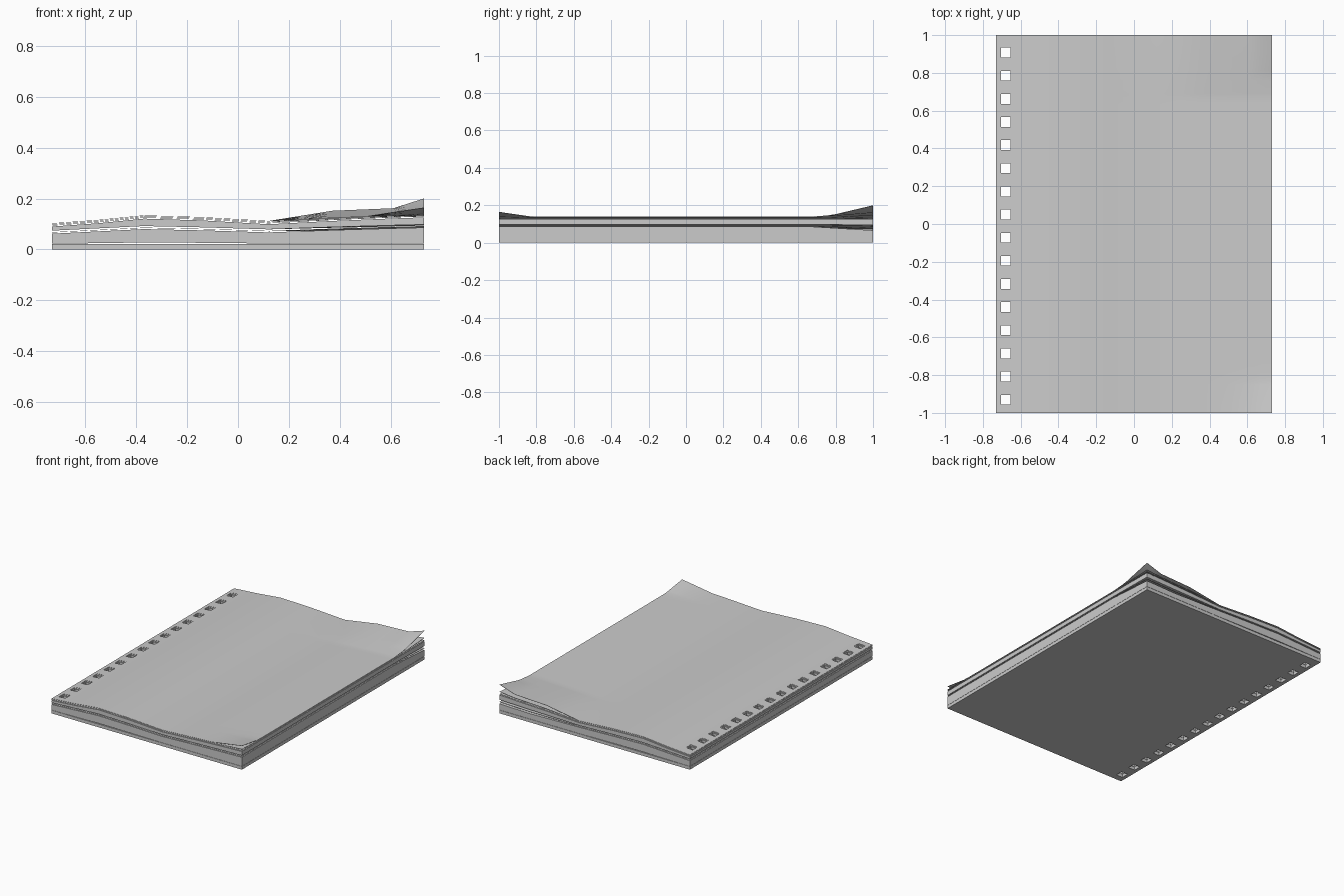
import bpy
import math

if "Cube" in bpy.data.objects:
    bpy.data.objects.remove(bpy.data.objects["Cube"])

W, L = 0.73, 1.0            # half width, half length
HOLES, PITCH = 16, 0.1225   # punched holes along the left edge
HOLE_X0, HOLE_X1, HOLE_H = -0.704, -0.654, 0.052

# Grid lines: columns follow the bends, rows follow the hole edges
xs = [-W, HOLE_X0, HOLE_X1, -0.55, -0.37, -0.14, 0.12, 0.25, 0.37, 0.5, 0.61, 0.67, W]
hole_ys = [-0.93 + PITCH * i for i in range(HOLES)]
ys = sorted([-L, -0.85, 0.67, 0.8, L, 0.965]
            + [y + s * HOLE_H / 2 for y in hole_ys for s in (-1, 1)])


def lerp_profile(points, x):
    for (x0, z0), (x1, z1) in zip(points, points[1:]):
        if x <= x1 + 1e-6:
            return z0 + (z1 - z0) * (x - x0) / (x1 - x0)
    return points[-1][1]


def ramp(v, a, b):
    return max(0.0, min(1.0, (v - a) / (b - a)))


TOP = [(-W, .103), (-.55, .116), (-.37, .134), (-.14, .127), (.12, .112),
       (.37, .125), (.61, .135), (W, .139)]
GAP = [(-W, .062), (-.55, .071), (-.37, .08), (-.14, .075), (.12, .067),
       (.37, .076), (.61, .083), (W, .086)]


def top(x, y):
    return lerp_profile(TOP, x)


def gap(x, y):
    return lerp_profile(GAP, x)


def curl(x, y):
    """Lift of the back edge and of both right-hand corners."""
    back = 0.027 * ramp(x, .12, .37) * ramp(y, .67, 1)
    tip = 0.034 * ramp(x, .61, W) * ramp(y, .78, 1)
    front = 0.026 * ramp(x, .5, W) * ramp(-y, .82, 1)
    return back + tip + front


def sag(x, y):
    """Dip that opens a wedge at the back right corner."""
    return 0.02 * ramp(x, .12, .5) * ramp(y, .67, 1)


def is_hole(i, j):
    if i != 1:
        return False
    mid = (ys[j] + ys[j + 1]) / 2
    return any(abs(mid - h) < HOLE_H / 2 for h in hole_ys)


def slab(name, low, high):
    """Closed punched layer between two height functions."""
    nx, ny = len(xs), len(ys)
    verts = [(x, y, f(x, y)) for f in (low, high) for y in ys for x in xs]
    n = nx * ny
    solid = {(i, j) for i in range(nx - 1) for j in range(ny - 1) if not is_hole(i, j)}
    faces = []
    for i, j in sorted(solid):
        a = j * nx + i
        q = [a, a + 1, a + 1 + nx, a + nx]
        faces.append([v + n for v in q])
        faces.append(q[::-1])
        for k, (di, dj) in enumerate(((0, -1), (1, 0), (0, 1), (-1, 0))):
            if (i + di, j + dj) not in solid:
                p, r = q[k], q[(k + 1) % 4]
                faces.append([p, r, r + n, p + n])
    mesh = bpy.data.meshes.new(name)
    mesh.from_pydata(verts, [], faces)
    mesh.update()
    ob = bpy.data.objects.new(name, mesh)
    bpy.context.collection.objects.link(ob)
    bpy.ops.object.select_all(action='DESELECT')
    ob.select_set(True)
    bpy.context.view_layer.objects.active = ob
    bpy.ops.object.shade_smooth_by_angle(angle=math.radians(30))
    return ob


def sheet(name, f, thick=0.0015):
    return slab(name, lambda x, y: f(x, y) - thick, f)


# Flat bottom stack and the pages resting on it
slab("bottom_pages", lambda x, y: 0.0, lambda x, y: 0.022)
slab("lower_pages",
     lambda x, y: 0.0235 + 0.005 * max(0, 1 - abs(x + .3) / .35),
     lambda x, y: gap(x, y) - sag(x, y))

# Loose sheet in the main opening
sheet("loose_middle_sheet", lambda x, y: gap(x, y) + 0.006 - 0.6 * sag(x, y))

# Upper stack
slab("upper_pages", lambda x, y: gap(x, y) + 0.012 - 0.2 * sag(x, y),
     lambda x, y: top(x, y) - 0.013)

# Loose top sheets, curling more towards the top
sheet("loose_sheet_low", lambda x, y: top(x, y) - 0.008 + 0.05 * curl(x, y))
sheet("loose_sheet_high", lambda x, y: top(x, y) - 0.004 + 0.25 * curl(x, y))
sheet("top_sheet", lambda x, y: top(x, y) + curl(x, y))
